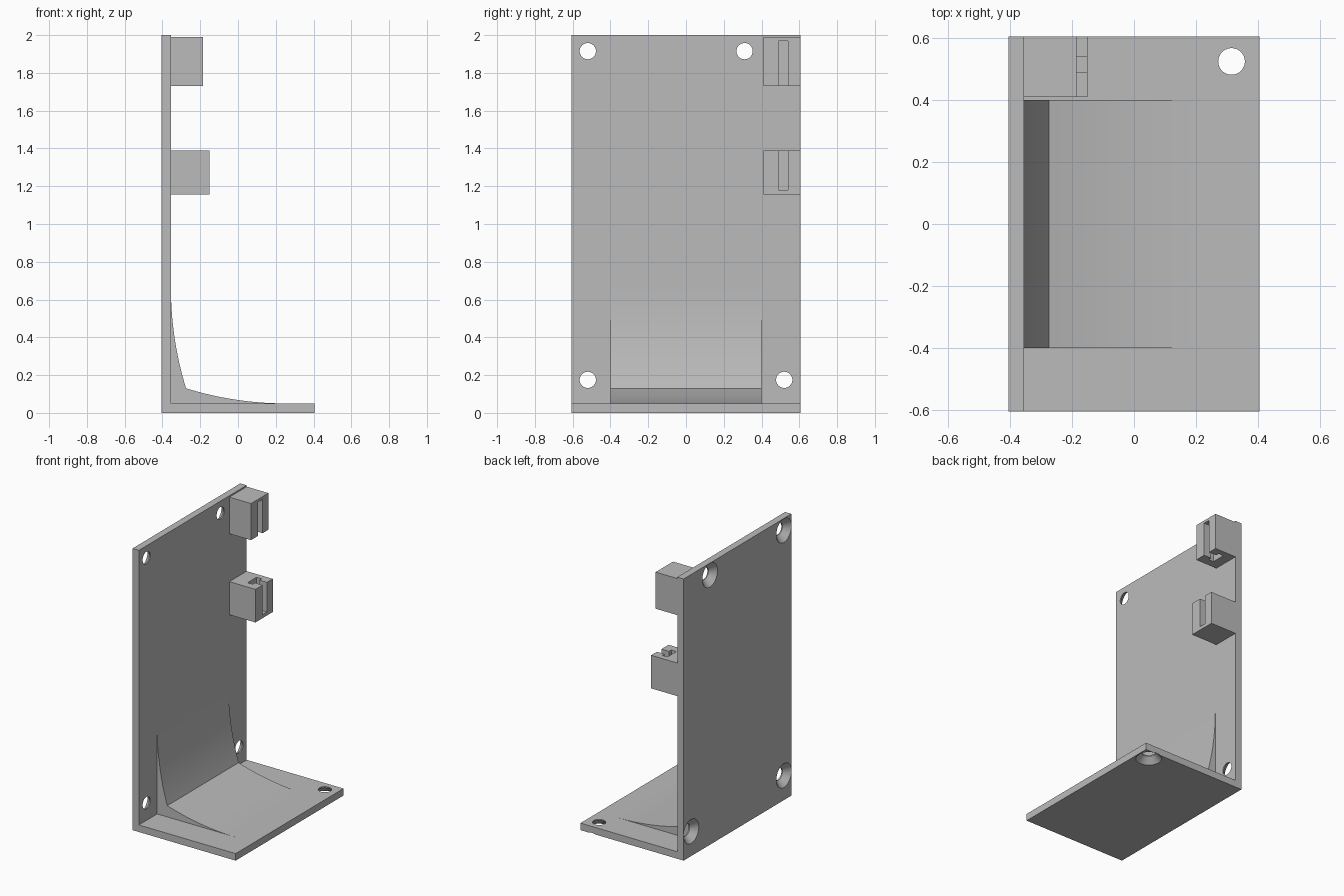
import bpy, bmesh, math
from mathutils import Matrix, Vector

if "Cube" in bpy.data.objects:
    bpy.data.objects.remove(bpy.data.objects["Cube"], do_unlink=True)

grey = bpy.data.materials.new("light_grey")
grey.use_nodes = True
grey.diffuse_color = (0.5, 0.5, 0.5, 1)
grey.node_tree.nodes["Principled BSDF"].inputs["Base Color"].default_value = (0.5, 0.5, 0.5, 1)

X0, XP, X1 = -0.405, -0.355, 0.405   # back of plate, front of plate, front of base
HALF_Y, THICK, TOP = 0.605, 0.05, 2.0


def prism(name, points, direction):
    """Extrude a closed outline of 3D points along a vector."""
    bm = bmesh.new()
    face = bm.faces.new([bm.verts.new(p) for p in points])
    ext = bmesh.ops.extrude_face_region(bm, geom=[face])
    verts = [g for g in ext["geom"] if isinstance(g, bmesh.types.BMVert)]
    bmesh.ops.translate(bm, verts=verts, vec=direction)
    bmesh.ops.recalc_face_normals(bm, faces=bm.faces)
    return finish(name, bm)


def finish(name, bm):
    mesh = bpy.data.meshes.new(name)
    bm.to_mesh(mesh)
    bm.free()
    mesh.materials.append(grey)
    obj = bpy.data.objects.new(name, mesh)
    bpy.context.collection.objects.link(obj)
    return obj


def cut(obj, cutter):
    mod = obj.modifiers.new("cut", 'BOOLEAN')
    mod.operation, mod.solver, mod.object = 'DIFFERENCE', 'EXACT', cutter
    bpy.context.view_layer.objects.active = obj
    bpy.ops.object.modifier_apply(modifier=mod.name)
    bpy.data.objects.remove(cutter, do_unlink=True)


def smooth(obj):
    bpy.ops.object.select_all(action='DESELECT')
    obj.select_set(True)
    bpy.context.view_layer.objects.active = obj
    bpy.ops.object.shade_smooth_by_angle(angle=math.radians(25))


def countersink(position, axis):
    """Screw hole cutter: wide cone at the outer face, narrow shaft through."""
    wide, narrow, eps = 0.085, 0.043, 0.01
    rings = [(-eps, wide + eps), (wide - narrow, narrow), (THICK + eps, narrow)]
    n = 40
    bm = bmesh.new()
    loops = [[bm.verts.new((r * math.cos(math.tau * i / n), r * math.sin(math.tau * i / n), h))
              for i in range(n)] for h, r in rings]
    for a, b in zip(loops, loops[1:]):
        for i in range(n):
            j = (i + 1) % n
            bm.faces.new((a[i], a[j], b[j], b[i]))
    bm.faces.new(loops[0][::-1])
    bm.faces.new(loops[-1])
    turn = Vector((0, 0, 1)).rotation_difference(Vector(axis)).to_matrix().to_4x4()
    bm.transform(Matrix.Translation(position) @ turn)
    return finish("hole_cutter", bm)


# L-shaped bracket with countersunk holes in the upright and the base
outline = [(X0, 0), (X1, 0), (X1, THICK), (XP, THICK), (XP, TOP), (X0, TOP)]
bracket = prism("bracket", [(x, -HALF_Y, z) for x, z in outline], (0, 2 * HALF_Y, 0))
for y, z in [(-0.52, 1.915), (0.31, 1.915), (-0.52, 0.175), (0.52, 0.175)]:
    cut(bracket, countersink((X0, y, z), (1, 0, 0)))
cut(bracket, countersink((0.315, 0.525, 0), (0, 0, 1)))
smooth(bracket)

# Corner gusset: two shallow arcs meeting in a ridge
RISE, RUN, STEPS, SINK = 0.08, 0.53, 16, 0.01
radius = (RISE ** 2 + RUN ** 2) / (2 * RISE)
arc = []
for i in range(STEPS + 1):
    d = RUN * (1 - i / STEPS)
    arc.append((radius - math.sqrt(radius ** 2 - (RUN - d) ** 2), d))
upper = [(XP + s, THICK + RISE + d) for s, d in arc]
lower = [(XP + RISE + d, THICK + s) for s, d in reversed(arc)]
base = [(lower[-1][0], THICK - SINK), (XP - SINK, THICK - SINK), (XP - SINK, upper[0][1])]
gusset = prism("corner_gusset", [(x, -0.4, z) for x, z in upper + lower[1:] + base], (0, 0.8, 0))
smooth(gusset)


# Slotted holder blocks: T-shaped slot open at one end
def holder(name, front, z0, z1, slot0, slot1):
    y0, mid = 0.41, 0.515
    block = prism(name, [(XP, y0, z0), (front, y0, z0), (front, HALF_Y, z0), (XP, HALF_Y, z0)],
                  (0, 0, z1 - z0))
    neck, head, d1, d2 = 0.025, 0.05, 0.06, 0.1
    half = [(front + 0.02, neck), (front - d1, neck), (front - d1, head), (front - d2, head)]
    tee = [(x, mid + w, slot0) for x, w in half] + [(x, mid - w, slot0) for x, w in reversed(half)]
    cut(block, prism("slot_cutter", tee, (0, 0, slot1 - slot0)))


holder("upper_holder", -0.185, 1.73, 1.99, 1.7, 1.97)
holder("lower_holder", -0.15, 1.155, 1.39, 1.18, 1.42)
